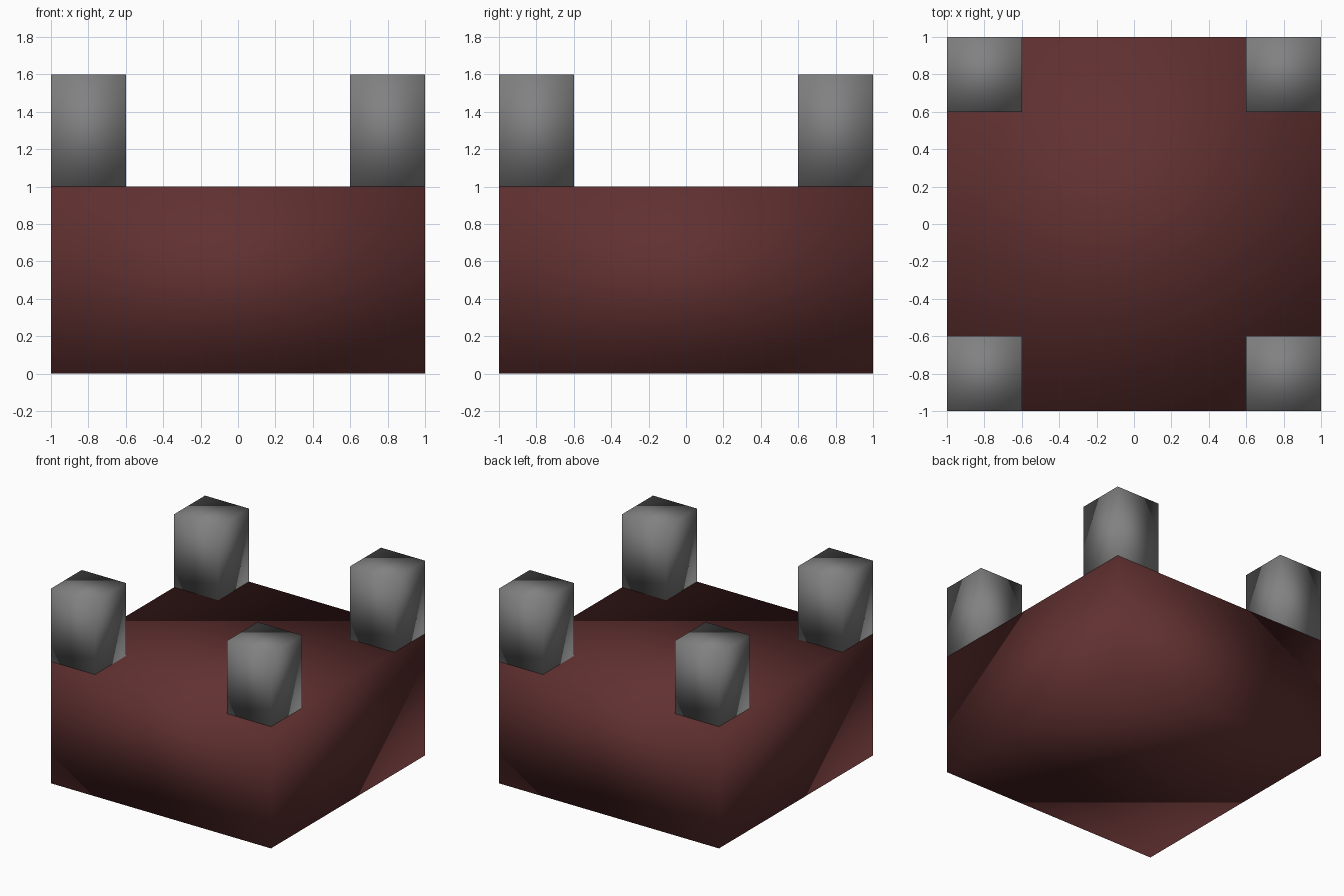
import bpy

if "Cube" in bpy.data.objects:
    bpy.data.objects.remove(bpy.data.objects["Cube"])


def material(name, color):
    mat = bpy.data.materials.new(name)
    mat.diffuse_color = (*color, 1)
    mat.use_nodes = True
    mat.node_tree.nodes["Principled BSDF"].inputs["Base Color"].default_value = mat.diffuse_color
    return mat


red = material("dark_red", (0.12, 0.03, 0.03))
grey = material("mid_grey", (0.22, 0.22, 0.22))


def block(name, size, center, mat):
    """Box with soft shading carried across all its edges."""
    bpy.ops.mesh.primitive_cube_add(size=1)
    ob = bpy.context.object
    ob.name = name
    for v in ob.data.vertices:
        v.co = [c * s for c, s in zip(v.co, size)]
    ob.location = center
    ob.data.shade_smooth()
    ob.data.materials.append(mat)


# Wide base block
block("base_block", (2, 2, 1), (0, 0, 0.5), red)

# Four corner posts standing flush with the base sides
for y_name, y in (("front", -0.8), ("back", 0.8)):
    for x_name, x in (("left", -0.8), ("right", 0.8)):
        block(f"{y_name}_{x_name}_post", (0.4, 0.4, 0.6), (x, y, 1.3), grey)
